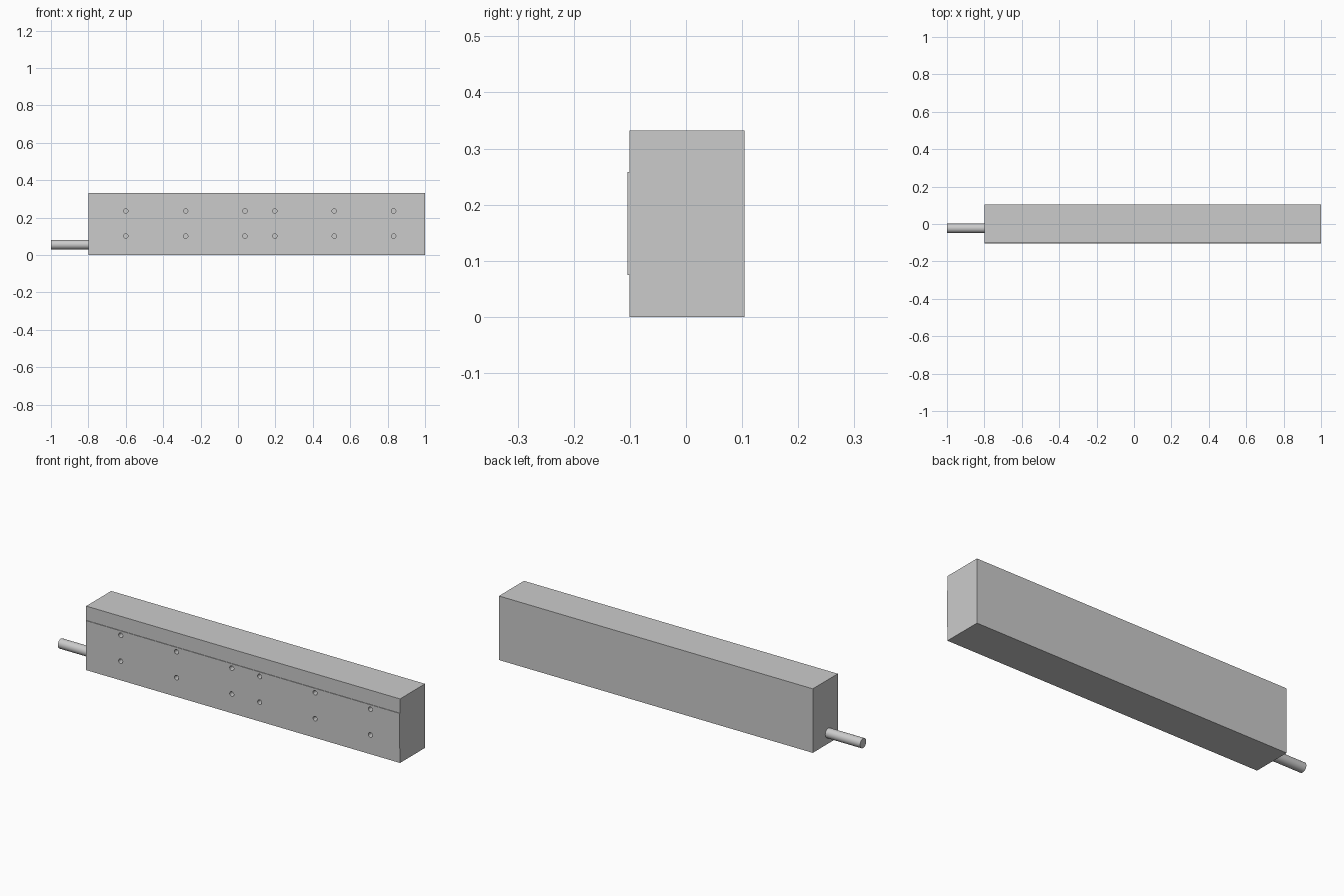
import bpy, bmesh
from math import pi

if "Cube" in bpy.data.objects:
    bpy.data.objects.remove(bpy.data.objects["Cube"])

HOLE_X = (-0.60, -0.28, 0.037, 0.197, 0.515, 0.832)
HOLE_Z = (0.101, 0.235)
X0, X1 = -0.8, 1.0


def cylinder(name, radius, depth, loc, rot, sides=32):
    bpy.ops.mesh.primitive_cylinder_add(vertices=sides, radius=radius, depth=depth,
                                        location=loc, rotation=rot)
    ob = bpy.context.object
    ob.name = name
    return ob


# Housing: side profile with a raised mounting band on the front, extruded along x
profile = [(0.104, 0), (0.104, 0.332), (-0.101, 0.332), (-0.101, 0.258),
           (-0.104, 0.258), (-0.104, 0.075), (-0.101, 0.075), (-0.101, 0)]
bm = bmesh.new()
face = bm.faces.new([bm.verts.new((X0, y, z)) for y, z in profile])
ext = bmesh.ops.extrude_face_region(bm, geom=[face])
bmesh.ops.translate(bm, vec=(X1 - X0, 0, 0),
                    verts=[g for g in ext["geom"] if isinstance(g, bmesh.types.BMVert)])
bmesh.ops.recalc_face_normals(bm, faces=bm.faces)
mesh = bpy.data.meshes.new("housing")
bm.to_mesh(mesh)
bm.free()
housing = bpy.data.objects.new("housing", mesh)
bpy.context.collection.objects.link(housing)

# Mounting holes: two rows of six blind holes in the front
cutters = [cylinder("hole_cutter", 0.012, 0.06, (x, -0.104, z), (pi / 2, 0, 0), 24)
           for x in HOLE_X for z in HOLE_Z]
bpy.ops.object.select_all(action='DESELECT')
for c in cutters:
    c.select_set(True)
bpy.context.view_layer.objects.active = cutters[0]
bpy.ops.object.join()
cutter = bpy.context.object
cutter.hide_render = True

bpy.ops.object.select_all(action='DESELECT')
housing.select_set(True)
bpy.context.view_layer.objects.active = housing
mod = housing.modifiers.new("holes", 'BOOLEAN')
mod.operation = 'DIFFERENCE'
mod.solver = 'EXACT'
mod.object = cutter
bpy.ops.object.modifier_apply(modifier=mod.name)
bpy.data.objects.remove(cutter)
bpy.ops.object.shade_smooth_by_angle(angle=pi / 6)

# Cable leaving the left end
cylinder("cable", 0.025, 0.2, (-0.9, -0.023, 0.055), (0, pi / 2, 0))
bpy.ops.object.shade_smooth_by_angle(angle=pi / 6)
